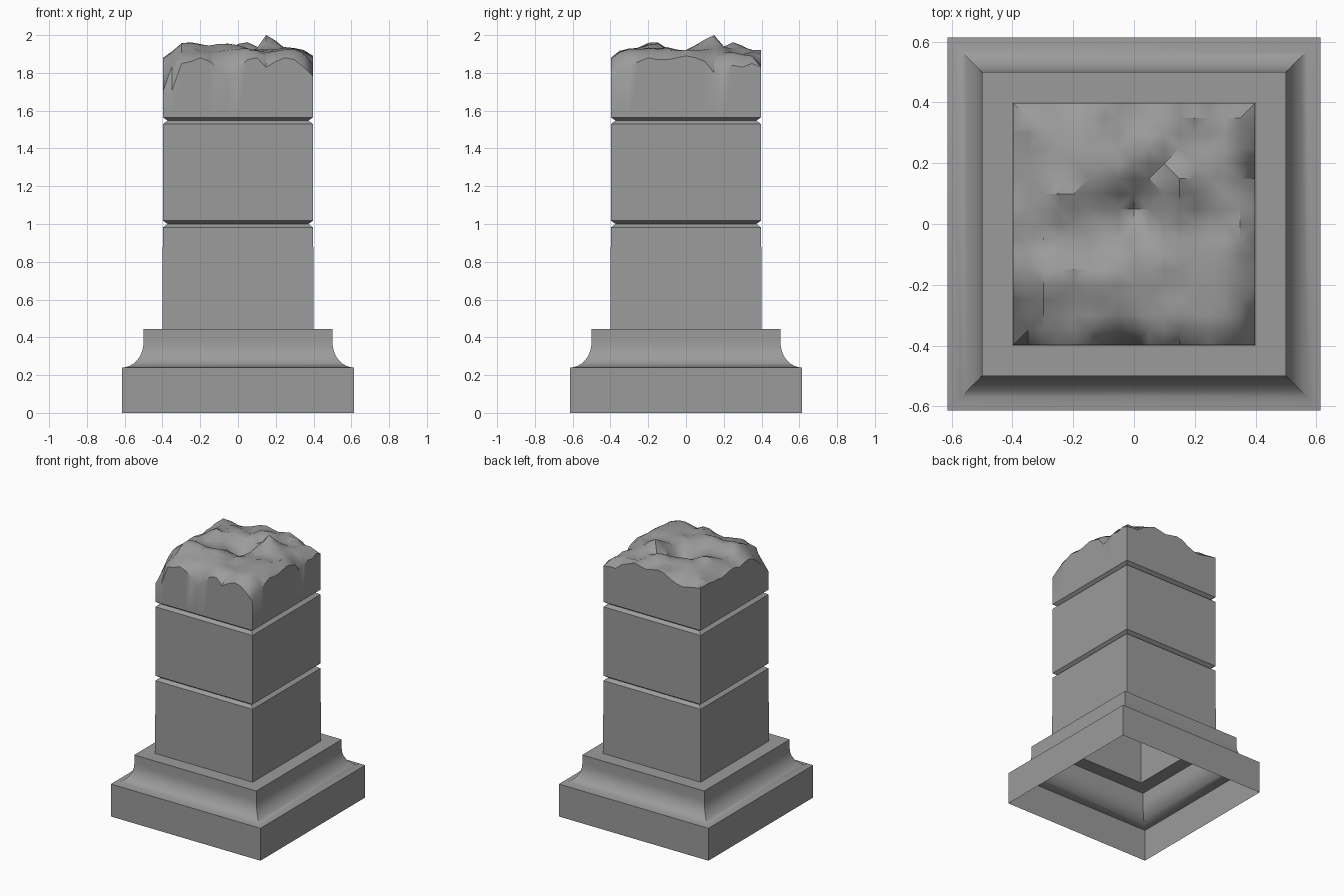
import bpy
import bmesh
import math
from mathutils import Vector, noise

cube = bpy.data.objects.get("Cube")
if cube:
    bpy.data.objects.remove(cube)

# One weathered stone colour
stone = bpy.data.materials.new("grey stone")
stone.use_nodes = True
COLOUR = (0.33, 0.33, 0.33, 1)
stone.diffuse_color = COLOUR
stone.node_tree.nodes["Principled BSDF"].inputs["Base Color"].default_value = COLOUR

HALF = 0.398      # half width of the shaft
STEPS = 16        # divisions across the broken top
TOP_START = 1.565


def finish(name, bm):
    """Turn a bmesh into a named, smooth-shaded stone object."""
    bmesh.ops.recalc_face_normals(bm, faces=bm.faces)
    mesh = bpy.data.meshes.new(name)
    bm.to_mesh(mesh)
    bm.free()
    mesh.materials.append(stone)
    obj = bpy.data.objects.new(name, mesh)
    bpy.context.collection.objects.link(obj)
    bpy.ops.object.select_all(action="DESELECT")
    obj.select_set(True)
    bpy.context.view_layer.objects.active = obj
    bpy.ops.object.shade_smooth_by_angle(angle=math.radians(35))
    return obj


def square_loft(name, profile):
    """Skin an open shell through square rings given as (half width, height)."""
    bm = bmesh.new()
    corners = ((-1, -1), (1, -1), (1, 1), (-1, 1))
    rings = [[bm.verts.new((cx * h, cy * h, z)) for cx, cy in corners]
             for h, z in profile]
    for low, high in zip(rings, rings[1:]):
        for i in range(4):
            j = (i + 1) % 4
            bm.faces.new((low[i], low[j], high[j], high[i]))
    return finish(name, bm)


# Plinth: open underneath, square foot, hollow cove and flat ledge
cove = []
for i in range(9):
    a = math.radians(90 * i / 8)
    cove.append((0.613 - 0.113 * math.sin(a), 0.375 - 0.135 * math.cos(a)))
square_loft("plinth", [(0.613, 0)] + cove + [(0.5, 0.443), (HALF, 0.443)])

# Shaft: two blocks, each closed by a V-shaped joint
shaft = [(0.4, 0.443)]
for z in (1.0, 1.547):
    shaft += [(HALF, z - 0.018), (HALF - 0.026, z), (HALF, z + 0.018)]
square_loft("shaft_blocks", shaft)

# Broken rim heights in hundredths above the rim base, along +x or +y
RIM_BASE = 1.6
front = (10, 11, 25, 26, 28, 26, 22, 16, 22, 27, 28, 23, 26, 28, 27, 23, 18)
right = (18, 21, 24, 26, 28, 27, 27, 28, 29, 28, 26, 20, 22, 24, 23, 25, 23)
back = (28, 27, 26, 25, 26, 28, 31, 32, 31, 30, 31, 32, 30, 28, 24, 24, 23)
left = (10, 14, 19, 24, 27, 28, 27, 26, 28, 28, 27, 26, 27, 27, 28, 28, 28)

# Crags and hollows: x, y, rise, radius
crags = [(0.18, 0.13, 0.08, 0.07), (-0.25, -0.2, 0.04, 0.08),
         (0.03, 0.26, 0.05, 0.07), (-0.07, -0.18, 0.05, 0.09),
         (0, 0.03, -0.1, 0.08), (0.22, -0.06, 0.03, 0.06),
         (-0.26, 0.1, 0.03, 0.08)]


def rim_patch(i, j):
    """Blend the four rim lines over the whole square."""
    u, v = i / STEPS, j / STEPS
    across = (1 - v) * front[i] + v * back[i]
    along = (1 - u) * left[j] + u * right[j]
    corner = ((1 - v) * ((1 - u) * front[0] + u * front[-1])
              + v * ((1 - u) * back[0] + u * back[-1]))
    return RIM_BASE + (across + along - corner) / 100


def top_height(i, j, x, y):
    inset = min(i, j, STEPS - i, STEPS - j)
    weight = (0, 0.6, 0.9, 1)[min(inset, 3)]
    rough = 1.915 + 0.035 * noise.noise(Vector((x * 9, y * 9, 1.7)))
    for cx, cy, rise, radius in crags:
        rough += rise * math.exp(-((x - cx) ** 2 + (y - cy) ** 2) / radius ** 2)
    return min(2.0, (1 - weight) * rim_patch(i, j) + weight * rough)


# Broken top: craggy grid with straight skirts down to the joint
bm = bmesh.new()
grid = {}
for i in range(STEPS + 1):
    for j in range(STEPS + 1):
        x = HALF * (2 * i / STEPS - 1)
        y = HALF * (2 * j / STEPS - 1)
        grid[i, j] = bm.verts.new((x, y, top_height(i, j, x, y)))
grid[11, 11].co.z = 2.0
for i in range(STEPS):
    for j in range(STEPS):
        quad = [grid[i, j], grid[i + 1, j], grid[i + 1, j + 1], grid[i, j + 1]]
        # Split along alternating diagonals for a fractured look
        k = (i + j) % 2
        quad = quad[k:] + quad[:k]
        bm.faces.new((quad[0], quad[1], quad[2]))
        bm.faces.new((quad[0], quad[2], quad[3]))

edge = ([(i, 0) for i in range(STEPS)] + [(STEPS, j) for j in range(STEPS)]
        + [(STEPS - i, STEPS) for i in range(STEPS)]
        + [(0, STEPS - j) for j in range(STEPS)])
foot = [bm.verts.new((grid[e].co.x, grid[e].co.y, TOP_START)) for e in edge]
for k in range(len(edge)):
    n = (k + 1) % len(edge)
    bm.faces.new((foot[k], foot[n], grid[edge[n]], grid[edge[k]]))
finish("broken_top", bm)
